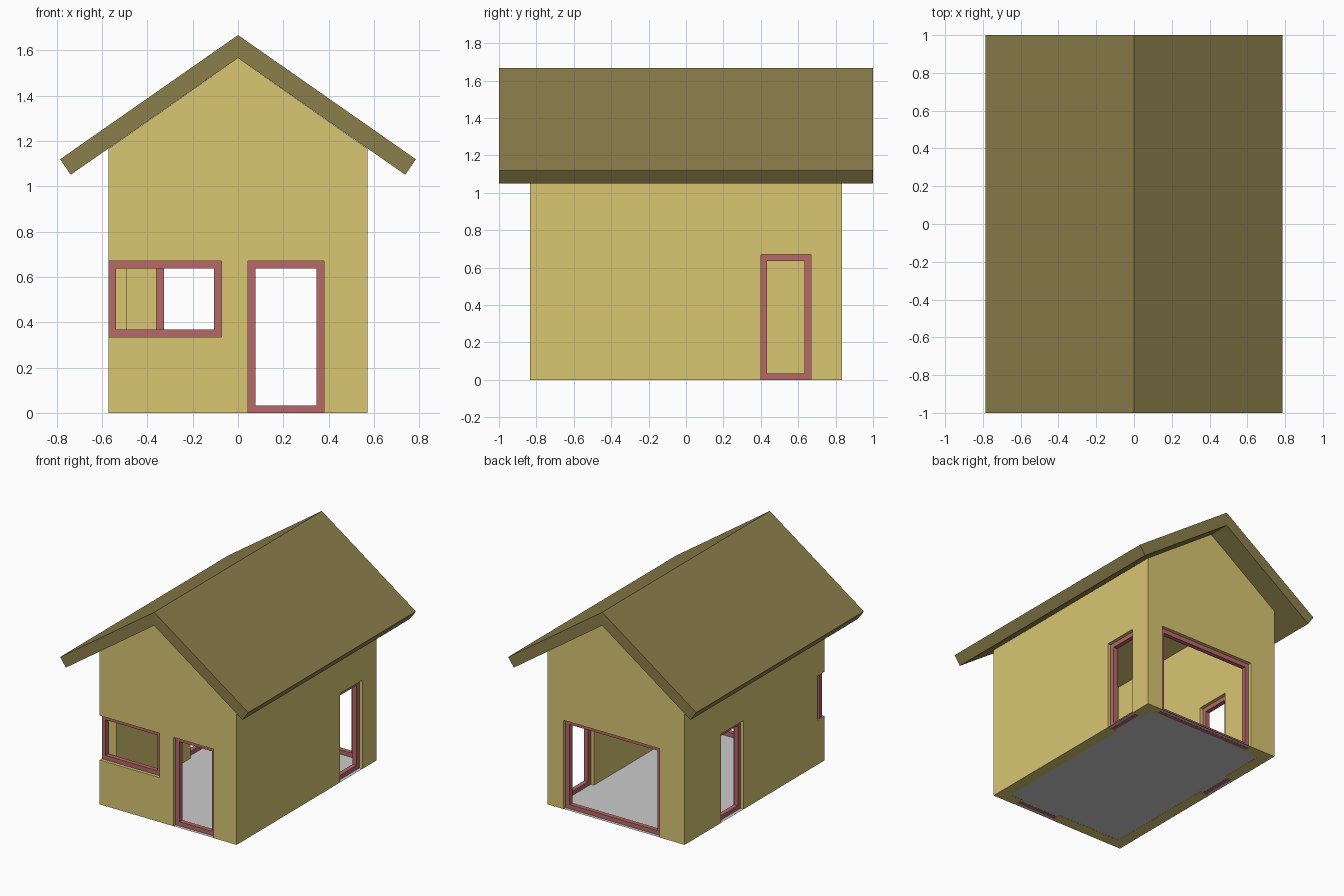
import bpy, bmesh
from mathutils import Vector

if "Cube" in bpy.data.objects:
    bpy.data.objects.remove(bpy.data.objects["Cube"])

W, D, T = 0.572, 0.833, 0.083      # half width, half depth, wall thickness
EAVE, APEX = 1.165, 1.566          # wall heights under the roof
FRAME = 0.033                      # frame bar size


def material(name, rgb):
    m = bpy.data.materials.new(name)
    m.diffuse_color = (*rgb, 1)
    m.use_nodes = True
    m.node_tree.nodes["Principled BSDF"].inputs["Base Color"].default_value = m.diffuse_color
    return m


WALL = material("wall_yellow", (0.69, 0.57, 0.17))
ROOF = material("roof_olive", (0.26, 0.21, 0.07))
TRIM = material("frame_red", (0.48, 0.14, 0.14))


def extrude(name, pts, faces, lo, hi, mat, axis="y"):
    """Faces drawn in (across, z), extruded from lo to hi along the axis."""
    bm = bmesh.new()

    def place(a, z):
        return Vector((a, lo, z) if axis == "y" else (lo, a, z))
    verts = [bm.verts.new(place(*p)) for p in pts]
    flat = [bm.faces.new([verts[i] for i in f]) for f in faces]
    grown = bmesh.ops.extrude_face_region(bm, geom=flat, use_keep_orig=True)["geom"]
    step = Vector((0, hi - lo, 0) if axis == "y" else (hi - lo, 0, 0))
    bmesh.ops.translate(bm, vec=step,
                        verts=[g for g in grown if isinstance(g, bmesh.types.BMVert)])
    bmesh.ops.recalc_face_normals(bm, faces=bm.faces)
    mesh = bpy.data.meshes.new(name)
    bm.to_mesh(mesh)
    bm.free()
    if mat:
        mesh.materials.append(mat)
    ob = bpy.data.objects.new(name, mesh)
    bpy.context.collection.objects.link(ob)
    return ob


def rect(a0, a1, z0, z1):
    return [(a0, z0), (a1, z0), (a1, z1), (a0, z1)]


def cut(name, a0, a1, z0, z1, lo, hi, axis="y"):
    """Subtract a hidden box from the walls."""
    box = extrude(name, rect(a0, a1, z0, z1), [(0, 1, 2, 3)], lo, hi, WALL, axis)
    box.hide_render = True
    box.display_type = "WIRE"
    mod = walls.modifiers.new(name, "BOOLEAN")
    mod.operation, mod.solver, mod.object = "DIFFERENCE", "EXACT", box


# walls: gabled block, hollowed out
walls = extrude("walls", [(-W, 0), (W, 0), (W, EAVE), (0, APEX), (-W, EAVE)],
                [(0, 1, 2, 3, 4)], -D, D, WALL)
cut("room_cutter", -W + T, W - T, -0.1, 2, -D + T, D - T)

# openings: name, axis, side, across range, height range
openings = [
    ("front_window", "y", -1, -W, -0.072, 0.335, 0.67),
    ("front_door", "y", -1, 0.045, 0.38, 0, 0.67),
    ("back_door", "y", 1, -0.36, 0.44, 0, 0.67),
    ("right_door", "x", 1, 0.40, 0.667, 0, 0.67),
    ("left_door", "x", -1, 0.13, 0.397, 0, 0.67),
]
for name, axis, side, a0, a1, z0, z1 in openings:
    outer = D if axis == "y" else W
    lo, hi = sorted((side * (outer - T - 0.001), side * (outer + 0.1)))
    # the window runs through the corner, the doors run through the base
    cut(name + "_cutter", a0 - 0.05 if a0 == -W else a0, a1,
        z0 if z0 else -0.05, z1, lo, hi, axis)
    # frame ring, set in the middle of the wall
    mid = side * (outer - T / 2)
    ring = rect(a0, a1, z0, z1) + rect(a0 + FRAME, a1 - FRAME, z0 + FRAME, z1 - FRAME)
    extrude(name + "_frame", ring,
            [(i, (i + 1) % 4, (i + 1) % 4 + 4, i + 4) for i in range(4)],
            mid - FRAME / 2, mid + FRAME / 2, TRIM, axis)

# roof: folded slab with overhang
extrude("roof", [(-0.785, 1.119), (0, 1.667), (0.785, 1.119),
                 (0.738, 1.051), (0, APEX), (-0.738, 1.051)],
        [(0, 1, 4, 5), (1, 2, 3, 4)], -1, 1, ROOF)

# floor: thin sheet over the whole footprint
bpy.ops.mesh.primitive_plane_add(size=2, location=(0, 0, 0.001))
floor = bpy.context.object
floor.name = "floor"
floor.scale = (W, D, 1)
